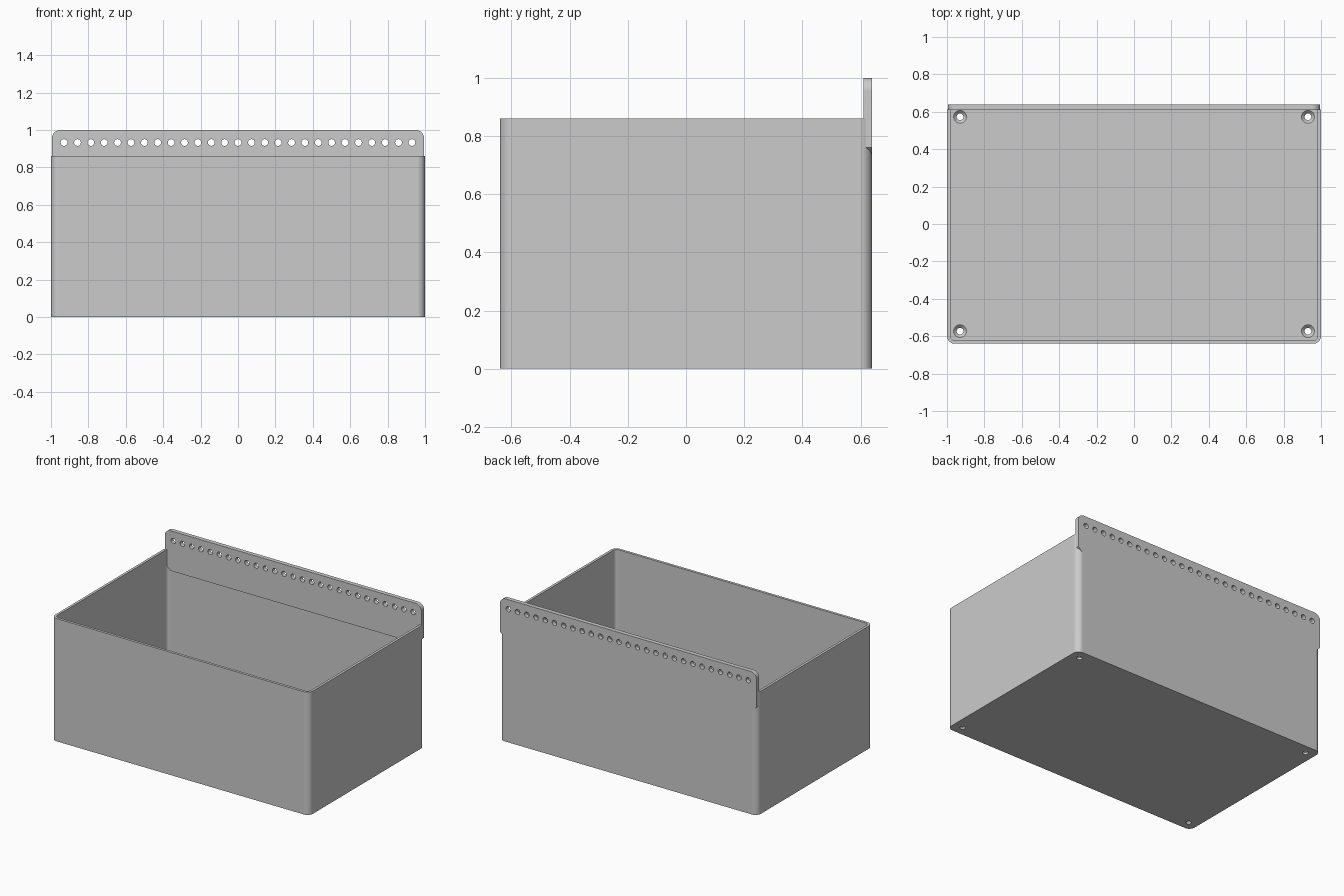
import bpy
import bmesh
from math import cos, sin, pi, radians
from mathutils import Matrix

if "Cube" in bpy.data.objects:
    bpy.data.objects.remove(bpy.data.objects["Cube"], do_unlink=True)

HALF_X, HALF_Y, RIM = 1.0, 0.64, 0.86
WALL, FLOOR, CORNER = 0.018, 0.03, 0.042
PLATE_FRONT, PLATE_LOW, PLATE_TOP = 0.61, 0.735, 1.0
HOLES, HOLE_X, HOLE_Z, HOLE_R = 27, 0.93, 0.933, 0.018
SCREW_X, SCREW_Y = 0.93, 0.573

grey = bpy.data.materials.new("light grey plastic")
grey.use_nodes = True
grey.diffuse_color = (0.6, 0.6, 0.6, 1)
grey.node_tree.nodes["Principled BSDF"].inputs["Base Color"].default_value = (0.6, 0.6, 0.6, 1)


def arc(cx, cy, r, start, steps=10):
    """Quarter circle of points, counter-clockwise from the start angle."""
    return [(cx + r * cos(start + i * pi / 2 / steps),
             cy + r * sin(start + i * pi / 2 / steps)) for i in range(steps + 1)]


def rounded_rectangle(hx, hy, r):
    x, y = hx - r, hy - r
    return (arc(x, y, r, 0) + arc(-x, y, r, pi / 2)
            + arc(-x, -y, r, pi) + arc(x, -y, r, 3 * pi / 2))


def finish(name, bm):
    bmesh.ops.recalc_face_normals(bm, faces=bm.faces)
    mesh = bpy.data.meshes.new(name)
    bm.to_mesh(mesh)
    bm.free()
    mesh.materials.append(grey)
    obj = bpy.data.objects.new(name, mesh)
    bpy.context.scene.collection.objects.link(obj)
    return obj


def prism(name, points, direction):
    """Extrude a closed outline of 3D points."""
    bm = bmesh.new()
    face = bm.faces.new([bm.verts.new(p) for p in points])
    side = bmesh.ops.extrude_face_region(bm, geom=[face], use_keep_orig=True)
    moved = [v for v in side["geom"] if isinstance(v, bmesh.types.BMVert)]
    bmesh.ops.translate(bm, verts=moved, vec=direction)
    return finish(name, bm)


def combine(target, tool, operation):
    """Apply a boolean and discard the tool."""
    mod = target.modifiers.new(operation, 'BOOLEAN')
    mod.operation, mod.solver, mod.object = operation, 'EXACT', tool
    bpy.context.view_layer.update()
    graph = bpy.context.evaluated_depsgraph_get()
    result = bpy.data.meshes.new_from_object(target.evaluated_get(graph))
    target.modifiers.clear()
    target.data = result
    bpy.data.objects.remove(tool, do_unlink=True)


# Open box with rounded upright corners
box = prism("storage_bin", [(x, y, 0) for x, y in
            rounded_rectangle(HALF_X, HALF_Y, CORNER)], (0, 0, RIM))
cavity = prism("cavity_cutter", [(x, y, FLOOR) for x, y in
               rounded_rectangle(HALF_X - WALL, HALF_Y - WALL, CORNER - WALL)], (0, 0, 1))
combine(box, cavity, 'DIFFERENCE')

# Hanging plate: rounded top corners, slanted lower corners
edge = 0.995
outline = arc(edge - 0.045, PLATE_TOP - 0.045, 0.045, 0)
outline += [(-x, z) for x, z in reversed(outline)]
outline += [(-edge, PLATE_LOW + 0.025), (-edge + 0.045, PLATE_LOW - 0.015),
            (edge - 0.045, PLATE_LOW - 0.015), (edge, PLATE_LOW + 0.025)]
plate = prism("hanging_plate", [(x, PLATE_FRONT, z) for x, z in outline],
              (0, HALF_Y - PLATE_FRONT, 0))
combine(box, plate, 'UNION')

# Row of hanging holes and countersunk screw holes in the floor
bm = bmesh.new()
for i in range(HOLES):
    x = -HOLE_X + 2 * HOLE_X * i / (HOLES - 1)
    bmesh.ops.create_cone(bm, cap_ends=True, segments=24, radius1=HOLE_R, radius2=HOLE_R,
                          depth=0.2, matrix=Matrix.Translation((x, HALF_Y, HOLE_Z))
                          @ Matrix.Rotation(pi / 2, 4, 'X'))
combine(box, finish("hole_cutter", bm), 'DIFFERENCE')
for r1, r2, z, depth in ((HOLE_R, HOLE_R, 0, 0.2), (HOLE_R, 0.036, 0.0225, 0.018)):
    bm = bmesh.new()
    for sx in (-1, 1):
        for sy in (-1, 1):
            bmesh.ops.create_cone(bm, cap_ends=True, segments=32, radius1=r1, radius2=r2,
                                  depth=depth,
                                  matrix=Matrix.Translation((sx * SCREW_X, sy * SCREW_Y, z)))
    combine(box, finish("screw_cutter", bm), 'DIFFERENCE')

# Smooth rounded surfaces, crisp edges
bpy.ops.object.select_all(action='DESELECT')
box.select_set(True)
bpy.context.view_layer.objects.active = box
bpy.ops.object.shade_smooth_by_angle(angle=radians(30))
weighted = box.modifiers.new("even_shading", 'WEIGHTED_NORMAL')
weighted.keep_sharp = True
